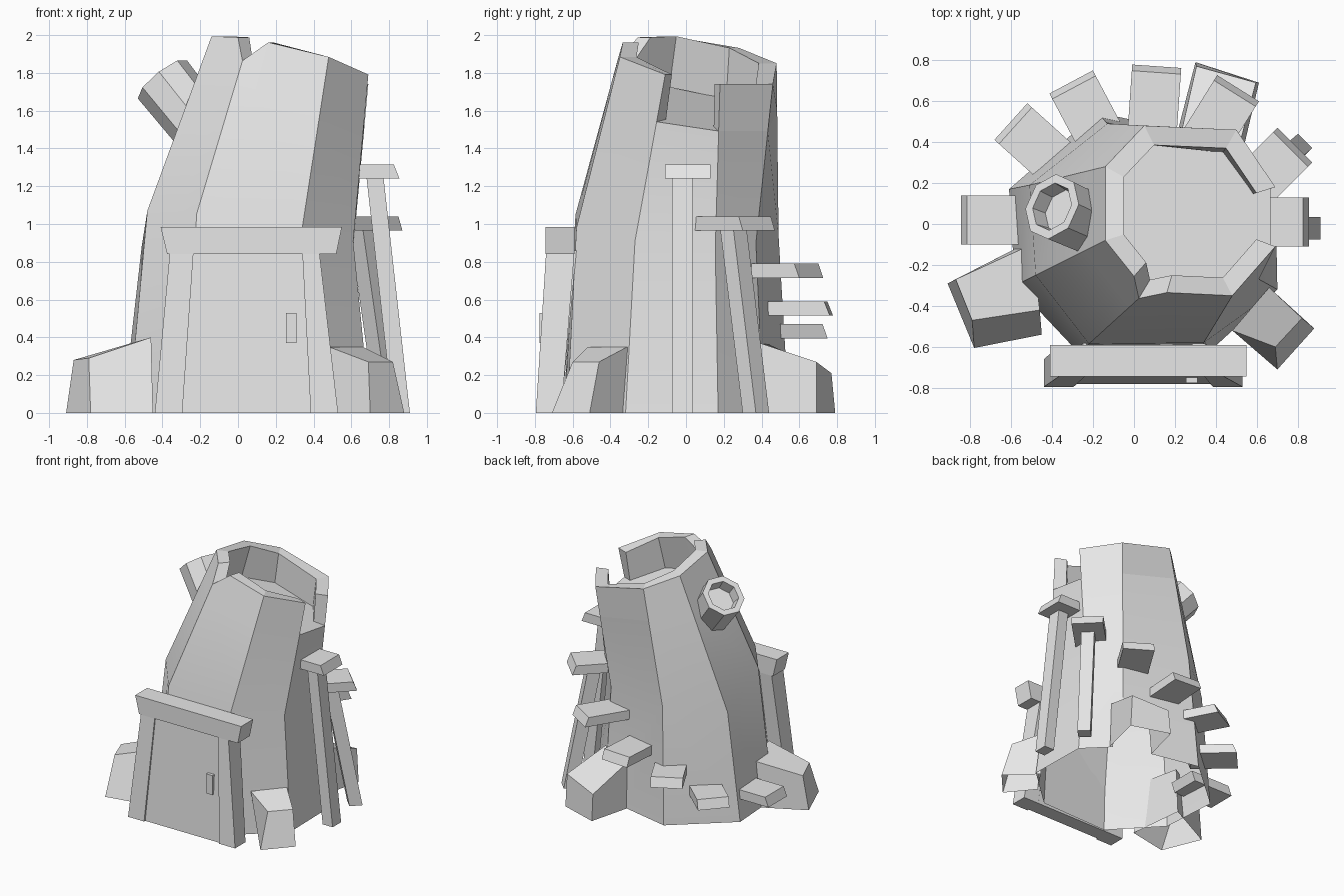
import bpy, bmesh
from math import radians, cos, sin, pi
from mathutils import Vector, Matrix

if "Cube" in bpy.data.objects:
    bpy.data.objects.remove(bpy.data.objects["Cube"])

mat = bpy.data.materials.new("plain_grey")
mat.use_nodes = True
grey = (0.8, 0.8, 0.8, 1)
mat.diffuse_color = grey
mat.node_tree.nodes["Principled BSDF"].inputs["Base Color"].default_value = grey


def finish(bm, name):
    bmesh.ops.recalc_face_normals(bm, faces=bm.faces)
    mesh = bpy.data.meshes.new(name)
    bm.to_mesh(mesh)
    bm.free()
    mesh.materials.append(mat)
    obj = bpy.data.objects.new(name, mesh)
    bpy.context.collection.objects.link(obj)
    return obj


def loft(name, rings, closed=True, cap_start=True, cap_end=True):
    """Skin a list of equal-length rings; open rings give a strip."""
    bm = bmesh.new()
    rows = [[bm.verts.new(p) for p in ring] for ring in rings]
    n = len(rows[0])
    for a, b in zip(rows, rows[1:]):
        for i in range(n if closed else n - 1):
            j = (i + 1) % n
            bm.faces.new((a[i], a[j], b[j], b[i]))
    if cap_start:
        bm.faces.new(rows[0])
    if cap_end:
        bm.faces.new(rows[-1])
    return finish(bm, name)


def beam(name, start, end, across, depth):
    """Square post with level ends."""
    a, d = Vector(across), Vector(depth)
    corners = (-a - d, a - d, a + d, d - a)
    return loft(name, [[Vector(p) + c for c in corners] for p in (start, end)])


# Leaning trunk: eight corners at the ground, the bend and the rim
base_xy = [(.7, -.32), (.36, -.63), (-.25, -.65), (-.58, -.3),
           (-.61, .17), (-.18, .545), (.45, .41), (.69, .17)]
bend_points = [(.61, -.27, .91), (.34, -.58, .98), (-.22, -.585, 1.05), (-.48, -.25, 1.07),
               (-.51, .19, .88), (-.13, .49, .94), (.42, .37, .9), (.61, .155, .87)]
rim_xy = [(.69, -.11), (.48, -.35), (.06, -.33), (-.14, -.08),
          (-.14, .28), (.05, .48), (.5, .46), (.69, .18)]


def ring(points):
    pts = [Vector(p) for p in points]
    # extra points beside the split in the rim
    pts.insert(2, pts[1].lerp(pts[2], .76))
    pts.insert(4, pts[3].lerp(pts[4], .3))
    return pts


base = ring([(x, y, 0) for x, y in base_xy])
bend = ring(bend_points)
rim = ring([(x, y, 1.945 - .25 * x - .17 * y) for x, y in rim_xy])
ledge = [b.lerp(r, 1 - .25 / (r.z - b.z)) for b, r in zip(bend, rim)]
rim[3] = bend[3].lerp(rim[3], .87)
trunk = loft("trunk", [base, bend, ledge])


# Hollow rim, open on one side
def inset(pts):
    centre = Vector((.27, .05, 0))
    return [Vector((centre.x + (p.x - centre.x) * .78,
                    centre.y + (p.y - centre.y) * .78, p.z)) for p in pts]


inner_low = [p + Vector((0, 0, -.02)) for p in inset(ledge)]
profile = [ledge, rim, inset(rim), inner_low]
loft("rim_wall", profile, closed=False, cap_start=False, cap_end=False)
bm = bmesh.new()
for end in (0, -1):
    bm.faces.new([bm.verts.new(r[end]) for r in profile])
finish(bm, "rim_ends")

# Front roots: ground outline and top outline, inner pair then outer pair
roots = {
    "root_front_right": ([(-.45, -.54), (-.5, -.08), (-.91, -.29), (-.78, -.605)],
                         [(-.46, -.42, .4), (-.5, -.1, .38), (-.87, -.27, .28), (-.79, -.47, .29)]),
    "root_front_left": ([(.53, -.5), (.66, -.31), (.88, -.51), (.7, -.71)],
                        [(.48, -.52, .35), (.66, -.31, .35), (.82, -.46, .27), (.69, -.6, .27)]),
}
for name, (low, high) in roots.items():
    loft(name, [[(x, y, 0) for x, y in low], high], cap_start=False)

# Back root, merged with the trunk so that both share one open hollow
root_back = loft("root_back", [
    [(.53, .35, 0), (.2, .4, 0), (.3, .79, 0), (.61, .69, 0)],
    [(.5, .33, .39), (.22, .4, .38), (.305, .77, .21), (.595, .69, .27)]])
merge = trunk.modifiers.new("merge_root", 'BOOLEAN')
merge.operation = 'UNION'
merge.solver = 'EXACT'
merge.object = root_back
graph = bpy.context.evaluated_depsgraph_get()
bm = bmesh.new()
bm.from_mesh(trunk.evaluated_get(graph).to_mesh())
under = [f for f in bm.faces if f.calc_center_median().z < .001]
bmesh.ops.delete(bm, geom=under, context='FACES')
bpy.data.objects.remove(root_back)
bpy.data.objects.remove(trunk)
trunk = finish(bm, "trunk_with_back_root")
trunk.data.shade_smooth()
trunk.data.set_sharp_from_angle(angle=radians(28))

# Spiral steps: outer edge centre, height of the underside, facing angle
steps = [(-.83, .02, .17, 180), (-.59, .49, .23, 138), (-.3, .68, .395, 118),
         (.11, .755, .515, 86), (.5, .65, .715, 58), (.775, .375, .965, 45),
         (.84, .01, 1.24, 0)]
for i, (x, y, z, angle) in enumerate(steps):
    out = Vector((cos(radians(angle)), sin(radians(angle)), 0))
    side = Vector((-out.y, out.x, 0)) * .12
    edge = Vector((x, y, z))
    rings = []
    for reach, lift in ((.015, 0), (-.015, .075)):
        outer = edge + out * reach + Vector((0, 0, lift))
        inner = outer - out * .36
        rings.append([outer - side, outer + side, inner + side, inner - side])
    loft(f"step_{i + 1}", rings)

# Props below the two highest steps
beam("prop_high", (.865, -.02, 0), (.725, -.02, 1.25), (.045, 0, 0), (0, .055, 0))
beam("prop_low", (.8, .37, 0), (.66, .25, .98), (.035, .035, 0), (-.035, .035, 0))

# Chimney pipe with a recessed mouth
axis = Vector((-.6, .27, .75)).normalized()
turn = axis.to_track_quat('Z', 'Y').to_matrix().to_4x4()
place = Matrix.Translation((-.4, .085, 1.765)) @ turn
pipe = [(.155, -.42), (.165, 0), (.12, 0), (.11, -.09)]
loft("chimney", [[place @ Vector((r * cos((k + .5) * pi / 4), r * sin((k + .5) * pi / 4), h))
                  for k in range(8)] for r, h in pipe])


# Doorway, each slab tapering upward
def slab(name, low_x, high_x, low_y, high_y, z0, z1):
    def outline(xs, ys, z):
        return [(xs[0], ys[0], z), (xs[1], ys[0], z), (xs[1], ys[1], z), (xs[0], ys[1], z)]
    return loft(name, [outline(low_x, low_y, z0), outline(high_x, high_y, z1)])


slab("door", (-.31, .39), (-.25, .35), (-.78, -.66), (-.73, -.58), 0, .86)
slab("jamb_right", (-.44, -.295), (-.36, -.235), (-.795, -.66), (-.74, -.59), 0, .86)
slab("jamb_left", (.385, .53), (.34, .43), (-.795, -.66), (-.74, -.59), 0, .86)
slab("lintel", (-.375, .52), (-.41, .55), (-.745, -.59), (-.745, -.59), .84, .985)
slab("door_handle", (.255, .31), (.255, .31), (-.775, -.73), (-.775, -.73), .37, .53)
